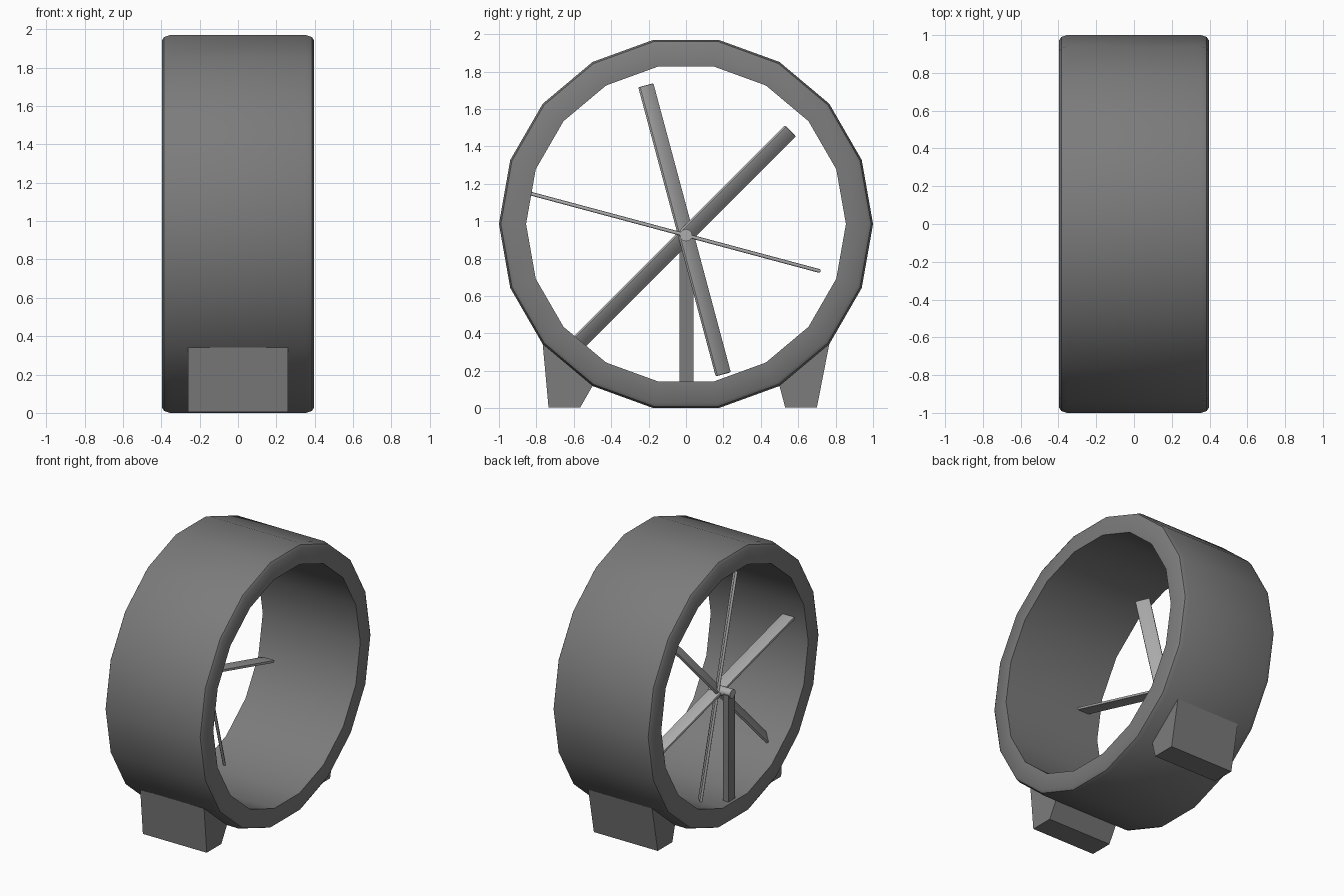
import bpy, bmesh, math
from mathutils import Matrix, Vector

cube = bpy.data.objects.get("Cube")
if cube:
    bpy.data.objects.remove(cube, do_unlink=True)


def material(name, value):
    mat = bpy.data.materials.new(name)
    mat.use_nodes = True
    colour = (value, value, value, 1)
    mat.diffuse_color = colour
    mat.node_tree.nodes["Principled BSDF"].inputs["Base Color"].default_value = colour
    return mat


housing_grey = material("housing grey", 0.2)
blade_grey = material("blade light grey", 0.42)


def finish(name, bm, mat, smooth=True):
    bmesh.ops.recalc_face_normals(bm, faces=bm.faces)
    mesh = bpy.data.meshes.new(name)
    bm.to_mesh(mesh)
    bm.free()
    mesh.materials.append(mat)
    obj = bpy.data.objects.new(name, mesh)
    bpy.context.collection.objects.link(obj)
    if smooth:
        bpy.ops.object.select_all(action="DESELECT")
        obj.select_set(True)
        bpy.context.view_layer.objects.active = obj
        bpy.ops.object.shade_smooth_by_angle(angle=math.radians(35))
    return obj


def box(name, size, matrix, mat, bevel=0.0):
    bm = bmesh.new()
    bmesh.ops.create_cube(bm, size=1, matrix=Matrix.Diagonal((*size, 1)))
    if bevel:
        bmesh.ops.bevel(bm, geom=bm.edges[:], offset=bevel, segments=2,
                        profile=0.5, affect="EDGES")
    bm.transform(matrix)
    return finish(name, bm, mat)


RING_Z, HUB_Z, FAN_X = 0.985, 0.925, -0.255

# Ring housing: half a cross-section mirrored in x, then spun in eighteen steps
half = [(0.397, 0.855), (0.397, 0.972), (0.385, 0.99), (0.355, 1.0)]
section = half + [(-x, r) for x, r in reversed(half)]
bm = bmesh.new()
verts = [bm.verts.new((x, r, RING_Z)) for x, r in section]
edges = [bm.edges.new((verts[i - 1], verts[i])) for i in range(len(verts))]
bmesh.ops.spin(bm, geom=verts + edges, cent=(0, 0, RING_Z), axis=(1, 0, 0),
               angle=math.tau, steps=18, use_merge=True)
bmesh.ops.remove_doubles(bm, verts=bm.verts, dist=0.0005)
finish("ring_housing", bm, housing_grey)


# Feet: wedges growing from one facet of the ring on each side
def foot(name, side, outer, inner):
    outline = [(0.766, 0.342), (outer, 0.005), (inner, 0.005),
               (0.5, 0.119), (0.46, 0.17), (0.72, 0.38)]
    bm = bmesh.new()
    face = bm.faces.new([bm.verts.new((-0.26, side * y, z)) for y, z in outline])
    top = bmesh.ops.extrude_face_region(bm, geom=[face])["geom"]
    bmesh.ops.translate(bm, vec=Vector((0.52, 0, 0)),
                        verts=[g for g in top if isinstance(g, bmesh.types.BMVert)])
    finish(name, bm, housing_grey, smooth=False)


foot("front_foot", -1, 0.735, 0.565)
foot("back_foot", 1, 0.7, 0.53)

# Post that carries the hub
box("hub_post", (0.045, 0.076, 0.79), Matrix.Translation((-0.352, 0.003, 0.53)),
    housing_grey)

# Hub shaft lying along x
bm = bmesh.new()
bmesh.ops.create_cone(bm, cap_ends=True, segments=16, radius1=0.033, radius2=0.033,
                      depth=0.18, matrix=Matrix.Translation((-0.29, 0, HUB_Z))
                      @ Matrix.Rotation(math.pi / 2, 4, "Y"))
finish("hub_shaft", bm, blade_grey)

# Three through blades: direction, pitch, and reach each way from the hub
for number, (angle, pitch, far, near) in enumerate(
        [(165, 90, 0.86, 0.745), (105, 40, 0.83, 0.77), (225, 140, 0.9, 0.79)]):
    place = (Matrix.Translation((FAN_X, 0, HUB_Z))
             @ Matrix.Rotation(math.radians(angle), 4, "X")
             @ Matrix.Translation((0, (far - near) / 2, 0))
             @ Matrix.Rotation(math.radians(pitch), 4, "Y"))
    box(f"fan_blade_{number + 1}", (0.02, far + near, 0.1), place, blade_grey, 0.007)
